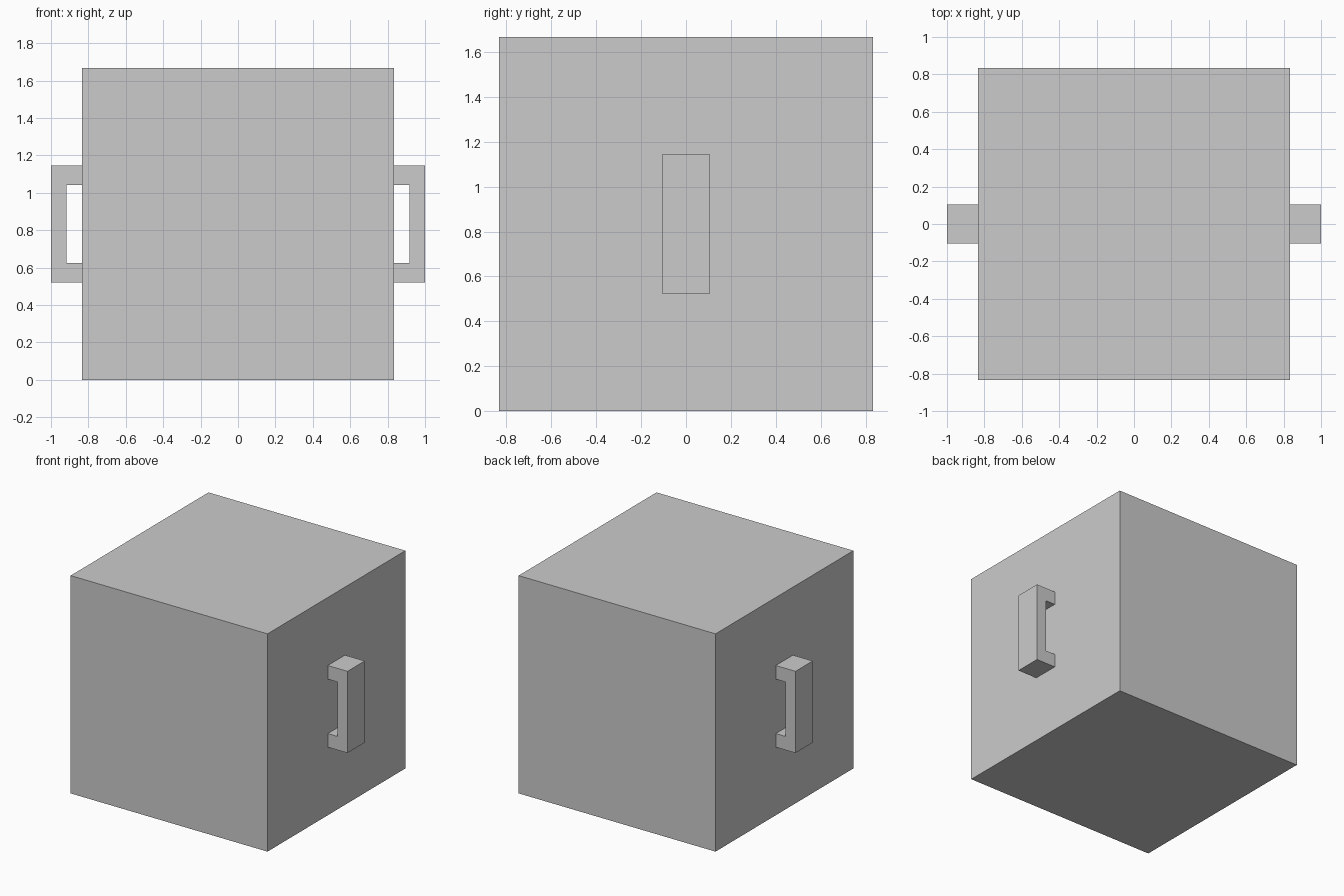
import bpy, bmesh

if "Cube" in bpy.data.objects:
    bpy.data.objects.remove(bpy.data.objects["Cube"])

HALF = 5 / 6            # half the side of the box
DEPTH = 5 / 24          # handle width along y


def finish(name, bm):
    bmesh.ops.recalc_face_normals(bm, faces=bm.faces[:])
    mesh = bpy.data.meshes.new(name)
    bm.to_mesh(mesh)
    bm.free()
    obj = bpy.data.objects.new(name, mesh)
    bpy.context.collection.objects.link(obj)
    return obj


# Main box, standing on the ground
bm = bmesh.new()
bmesh.ops.create_cube(bm, size=2 * HALF)
bmesh.ops.translate(bm, verts=bm.verts[:], vec=(0, 0, HALF))
finish("box_body", bm)

# Bracket-shaped handle profile (x, z), extruded along y for each side
LOW, LOW_IN, HIGH_IN, HIGH = 12.5 / 24, 15 / 24, 25 / 24, 27.5 / 24
OUTER, INNER = 1.0, 22 / 24
profile = [(HALF, LOW), (OUTER, LOW), (OUTER, HIGH), (HALF, HIGH),
           (HALF, HIGH_IN), (INNER, HIGH_IN), (INNER, LOW_IN), (HALF, LOW_IN)]

for name, side in (("right_handle", 1), ("left_handle", -1)):
    bm = bmesh.new()
    face = bm.faces.new([bm.verts.new((side * x, -DEPTH / 2, z)) for x, z in profile])
    extruded = bmesh.ops.extrude_face_region(bm, geom=[face], use_keep_orig=True)
    moved = [v for v in extruded["geom"] if isinstance(v, bmesh.types.BMVert)]
    bmesh.ops.translate(bm, verts=moved, vec=(0, DEPTH, 0))
    finish(name, bm)
